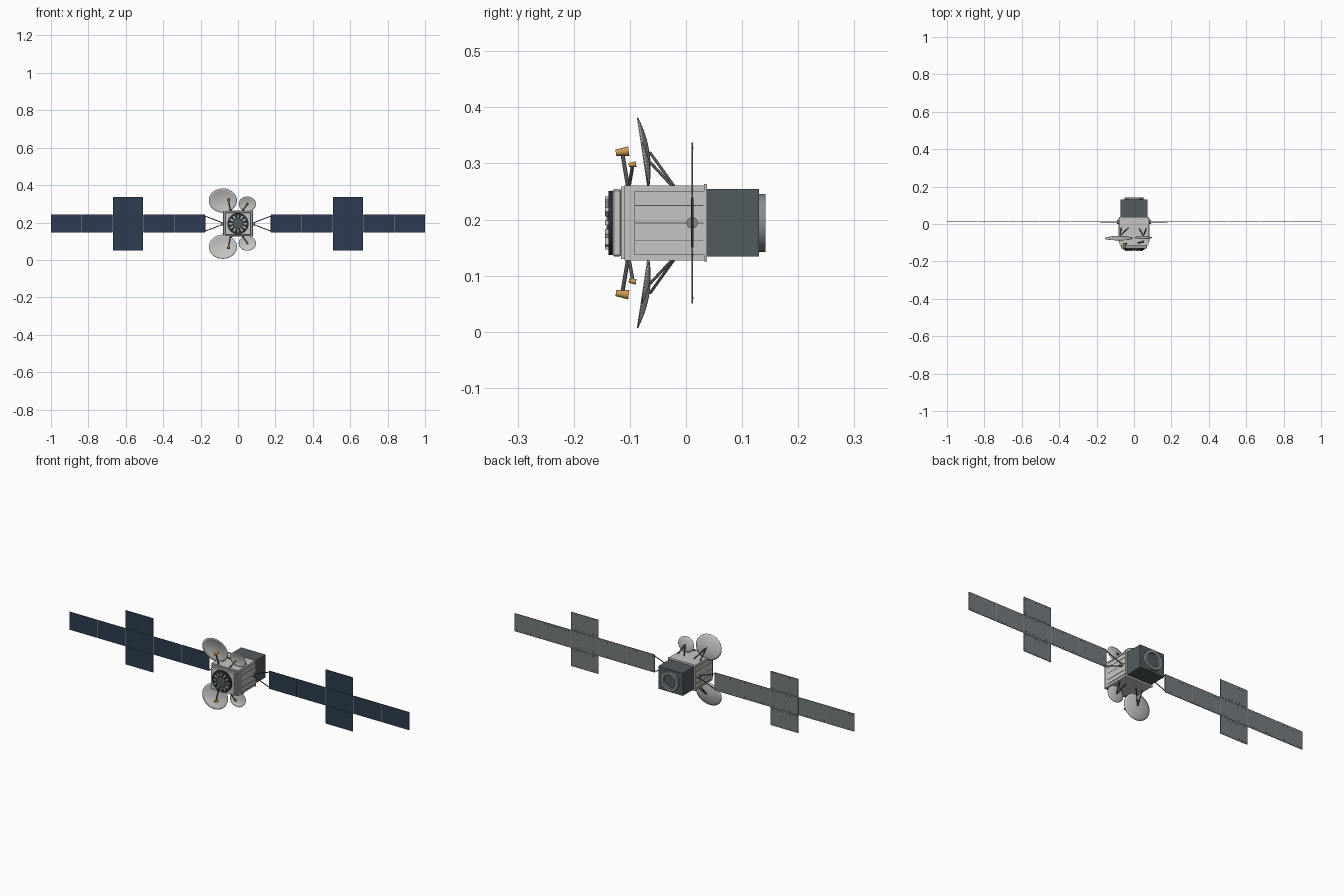
import bpy, bmesh, math
from mathutils import Vector, Matrix

if "Cube" in bpy.data.objects:
    bpy.data.objects.remove(bpy.data.objects["Cube"])

MID = 0.194   # height of the long axis
WING_Y = 0.011


def material(name, r, g, b):
    m = bpy.data.materials.new(name)
    m.use_nodes = True
    m.diffuse_color = (r, g, b, 1)
    m.node_tree.nodes["Principled BSDF"].inputs["Base Color"].default_value = (r, g, b, 1)
    return m


LIGHT = material("light grey", 0.56, 0.56, 0.54)
DARK = material("dark slate", 0.085, 0.105, 0.112)
BLUE = material("panel blue", 0.026, 0.046, 0.085)
BACK = material("panel back grey", 0.18, 0.20, 0.21)
GOLD = material("gold", 0.60, 0.32, 0.08)
STRUT = material("strut grey", 0.09, 0.09, 0.09)
BLACK = material("near black", 0.022, 0.027, 0.032)
TAN = material("hinge tan", 0.32, 0.27, 0.19)
RING = material("ring grey", 0.24, 0.26, 0.27)


def finish(name, bm, mats, smooth=False):
    me = bpy.data.meshes.new(name)
    bmesh.ops.recalc_face_normals(bm, faces=bm.faces)
    bm.to_mesh(me)
    bm.free()
    ob = bpy.data.objects.new(name, me)
    bpy.context.collection.objects.link(ob)
    for m in mats:
        me.materials.append(m)
    if smooth:
        bpy.context.view_layer.objects.active = ob
        bpy.ops.object.select_all(action='DESELECT')
        ob.select_set(True)
        bpy.ops.object.shade_smooth_by_angle(angle=math.radians(35))
    return ob


def add_box(bm, loc, size):
    bmesh.ops.create_cube(bm, size=1, matrix=Matrix.Translation(loc) @ Matrix.Diagonal((*size, 1)))


def box(name, loc, size, mat, bevel=0):
    bm = bmesh.new()
    add_box(bm, loc, size)
    if bevel:
        bmesh.ops.bevel(bm, geom=bm.edges[:], offset=bevel, segments=1, affect='EDGES')
    return finish(name, bm, [mat])


def rod(name, a, b, r1, mat, r2=None, sides=12):
    a, b = Vector(a), Vector(b)
    turn = (b - a).to_track_quat('Z', 'Y').to_matrix().to_4x4()
    bm = bmesh.new()
    bmesh.ops.create_cone(bm, cap_ends=True, segments=sides, radius1=r1,
                          radius2=r1 if r2 is None else r2, depth=(b - a).length,
                          matrix=Matrix.Translation((a + b) / 2) @ turn)
    return finish(name, bm, [mat], True)


def y_box(name, y0, y1, hx, hz, mat, bevel=0):
    return box(name, (0, (y0 + y1) / 2, MID), (2 * hx, y1 - y0, 2 * hz), mat, bevel)


def y_rod(name, y0, y1, r, mat, x=0, sides=40):
    return rod(name, (x, y0, MID), (x, y1, MID), r, mat, sides=sides)


# Body
y_box("main_body", -0.110, 0.034, 0.078, 0.067, LIGHT)
y_box("body_step", -0.116, -0.109, 0.075, 0.0645, LIGHT)
y_box("front_plate", -0.131, -0.115, 0.070, 0.060, LIGHT, 0.003)
y_box("rear_flange", 0.032, 0.037, 0.081, 0.069, LIGHT)
y_box("service_module", 0.036, 0.130, 0.072, 0.060, DARK)

# Side panels with ribs and dark seams
for side, word in ((1, "left"), (-1, "right")):
    box(word + "_side_panel", (side * 0.079, -0.03, MID), (0.004, 0.125, 0.11), LIGHT)
    bm = bmesh.new()
    for dz in (-0.0545, -0.033, 0.033, 0.0545):
        add_box(bm, (side * 0.081, -0.03, MID + dz), (0.003, 0.125, 0.003))
    finish(word + "_side_ribs", bm, [LIGHT])
    bm = bmesh.new()
    for dz in (-0.031, 0, 0.031):
        add_box(bm, (side * 0.081, -0.03, MID + dz), (0.001, 0.122, 0.0014))
    finish(word + "_side_seams", bm, [STRUT])

# Front antenna ring with radial petals
y_rod("front_disc", -0.138, -0.130, 0.057, BLACK)
y_rod("front_hub", -0.142, -0.137, 0.025, DARK)
bm = bmesh.new()
for i in range(12):
    spin = Matrix.Translation((0, -0.141, MID)) @ Matrix.Rotation(i * math.tau / 12, 4, 'Y')
    bmesh.ops.create_cube(bm, size=1, matrix=spin @ Matrix.Translation((0.038, 0, 0))
                          @ Matrix.Diagonal((0.018, 0.006, 0.008, 1)))
finish("front_petals", bm, [LIGHT])

# Rear adapter ring: an open tube
bm = bmesh.new()
profile = [(0.0515, 0.129), (0.0515, 0.142), (0.036, 0.142), (0.034, 0.129)]
edge = [bm.verts.new((r, y, 0)) for r, y in profile]
edges = [bm.edges.new((edge[i], edge[i + 1])) for i in range(3)]
bmesh.ops.spin(bm, geom=edge + edges, axis=(0, 1, 0), cent=(0, 0, 0),
               angle=math.tau, steps=40, use_duplicate=False)
bmesh.ops.remove_doubles(bm, verts=bm.verts, dist=0.0001)
finish("rear_ring", bm, [RING], True).location.z = MID
y_rod("rear_nozzle_disc", 0.129, 0.133, 0.034, DARK)


def dish(name, x, z, rx, rz, depth, face):
    """Shallow bowl, its back at y = -0.065, opening along face."""
    bm = bmesh.new()
    rings, segs = 6, 40
    loops = []
    for k in range(1, rings + 1):
        t = k / rings
        loops.append([bm.verts.new((rx * t * math.cos(a), rz * t * math.sin(a), depth * t * t))
                      for a in (math.tau * i / segs for i in range(segs))])
    apex = bm.verts.new((0, 0, 0))
    for i in range(segs):
        j = (i + 1) % segs
        bm.faces.new((apex, loops[0][i], loops[0][j]))
        for lo, hi in zip(loops, loops[1:]):
            bm.faces.new((lo[i], hi[i], hi[j], lo[j]))
    ob = finish(name, bm, [LIGHT], True)
    ob.matrix_world = (Matrix.Translation((x, -0.066, z))
                       @ Vector(face).to_track_quat('Z', 'Y').to_matrix().to_4x4())
    mod = ob.modifiers.new("thickness", 'SOLIDIFY')
    mod.thickness = 0.002
    mod.offset = 0


# Dishes, struts and feed horns above and below
for s, word in ((1, "upper"), (-1, "lower")):
    def at(x, y, dz):
        return (x, y, MID + s * dz)

    dish(word + "_large_dish", -0.081, MID + s * 0.125, 0.075, 0.065, 0.011, (0, -1, -0.15 * s))
    dish(word + "_small_dish", 0.05, MID + s * 0.106, 0.046, 0.040, 0.007, (0, -1, -0.15 * s))
    for x in (-0.068, -0.03):
        rod(word + "_large_dish_strut", at(-0.076, -0.064, 0.125), at(x, -0.021, 0.065), 0.0026, STRUT)
    for x in (0.066, 0.028):
        rod(word + "_small_dish_strut", at(0.05, -0.064, 0.108), at(x, -0.024, 0.065), 0.0026, STRUT)
    rod(word + "_large_horn", at(-0.05, -0.125, 0.125), at(-0.05, -0.102, 0.128), 0.0055, GOLD, 0.0085, 20)
    rod(word + "_large_horn_arm", at(-0.05, -0.113, 0.122), at(-0.04, -0.103, 0.062), 0.0036, STRUT)
    rod(word + "_small_horn", at(0.05, -0.102, 0.103), at(0.05, -0.089, 0.105), 0.0035, GOLD, 0.0052, 20)
    rod(word + "_small_horn_arm", at(0.05, -0.095, 0.102), at(0.018, -0.102, 0.062), 0.0032, STRUT)

# Solar wings
PITCH, TALL, START = 0.165, 0.096, 0.176
for side, word in ((1, "left"), (-1, "right")):
    cells = [(i, 0) for i in range(5)] + [(2, -1), (2, 1)]
    bm, studs, hinges = bmesh.new(), bmesh.new(), bmesh.new()
    for col, row in cells:
        x = side * (START + (col + 0.5) * PITCH - 0.0005)
        z = MID + row * TALL
        add_box(bm, (x, WING_Y, z), (PITCH - 0.003, 0.003, TALL - 0.001))
        # fastener rows on the back face
        for i in range(8):
            for dz in (-0.038, 0.038):
                add_box(studs, (x + (i - 3.5) * 0.02, WING_Y + 0.0017, z + dz), (0.003, 0.001, 0.003))
    for i in range(1, 5):
        add_box(hinges, (side * (START + i * PITCH - 0.0005), WING_Y, MID), (0.003, 0.002, TALL - 0.004))
    bm.normal_update()
    for f in bm.faces:
        f.material_index = 0 if f.normal.y < -0.5 else 1 if f.normal.y > 0.5 else 2
    finish(word + "_solar_panels", bm, [BLUE, BACK, STRUT])
    finish(word + "_panel_fasteners", studs, [STRUT])
    finish(word + "_panel_hinges", hinges, [TAN])

    # Drive joint and V-shaped yoke
    rod(word + "_wing_joint", (side * 0.077, WING_Y, MID), (side * 0.09, WING_Y, MID), 0.010, RING, sides=20)
    for s in (-1, 1):
        rod(word + "_yoke_arm", (side * 0.086, WING_Y, MID + s * 0.006),
            (side * 0.178, WING_Y, MID + s * 0.041), 0.0024, STRUT)
    rod(word + "_yoke_bar", (side * 0.1765, WING_Y, MID - 0.044),
        (side * 0.1765, WING_Y, MID + 0.044), 0.002, STRUT)
